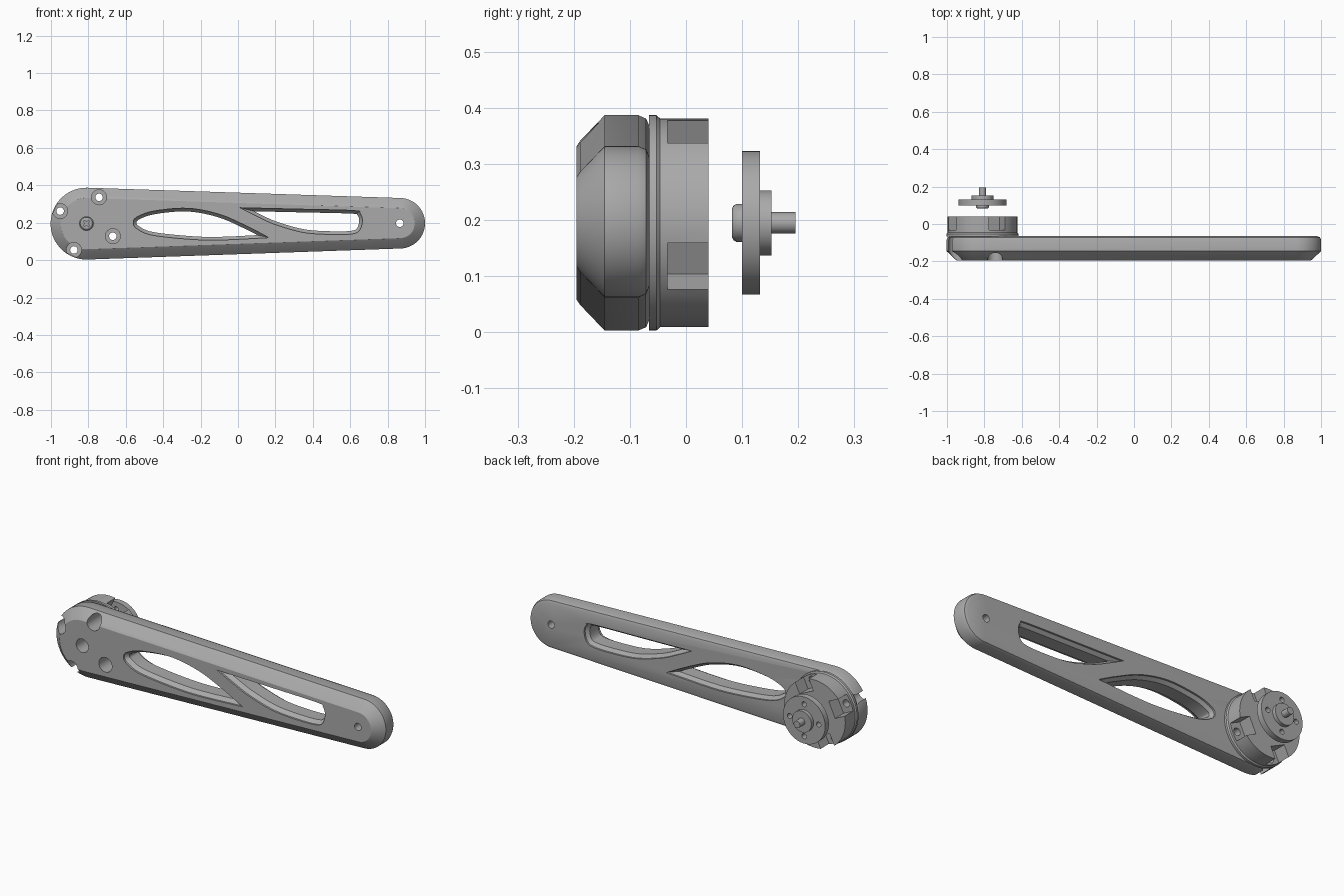
import bpy, bmesh, math
from mathutils import Vector

cube = bpy.data.objects.get("Cube")
if cube:
    bpy.data.objects.remove(cube, do_unlink=True)

grey = bpy.data.materials.new("machined grey")
grey.use_nodes = True
grey.diffuse_color = (0.4, 0.4, 0.4, 1)
grey.node_tree.nodes["Principled BSDF"].inputs["Base Color"].default_value = (0.4, 0.4, 0.4, 1)

HUB = Vector((-0.81, 0.195))
TIP = Vector((0.865, 0.197))
HOLE_ANGLES = [math.radians(64.5 + 90 * i) for i in range(4)]


def loft(name, sections):
    """Closed solid through (y, [(x, z), ...]) sections of equal point count."""
    bm = bmesh.new()
    rings = [[bm.verts.new((p[0], y, p[1])) for p in pts] for y, pts in sections]
    for a, b in zip(rings, rings[1:]):
        for i in range(len(a)):
            j = (i + 1) % len(a)
            bm.faces.new((a[i], a[j], b[j], b[i]))
    bm.faces.new(rings[0])
    bm.faces.new(rings[-1])
    bmesh.ops.recalc_face_normals(bm, faces=bm.faces)
    mesh = bpy.data.meshes.new(name)
    bm.to_mesh(mesh)
    bm.free()
    mesh.materials.append(grey)
    obj = bpy.data.objects.new(name, mesh)
    bpy.context.collection.objects.link(obj)
    return obj


def circle(c, r, n=48):
    return [(c[0] + r * math.cos(2 * math.pi * i / n), c[1] + r * math.sin(2 * math.pi * i / n))
            for i in range(n)]


def turned(name, c, profile, n=48):
    """Round part along y from (y, radius) pairs."""
    return loft(name, [(y, circle(c, r, n)) for y, r in profile])


def polar(r, a):
    return HUB + Vector((math.cos(a), math.sin(a))) * r


def cut(obj, cutter):
    mod = obj.modifiers.new("cut", 'BOOLEAN')
    mod.operation, mod.solver, mod.object = 'DIFFERENCE', 'EXACT', cutter
    bpy.context.view_layer.objects.active = obj
    bpy.ops.object.modifier_apply(modifier=mod.name)
    bpy.data.objects.remove(cutter, do_unlink=True)


def smooth(obj):
    bpy.ops.object.select_all(action='DESELECT')
    obj.select_set(True)
    bpy.context.view_layer.objects.active = obj
    bpy.ops.object.shade_smooth_by_angle(angle=math.radians(28))


def capsule(inset, n=32):
    """Tapered outline around the hub end and the tip end."""
    r1, r2 = 0.192 - inset, 0.135 - inset
    lean = math.acos((r1 - r2) / (TIP.x - HUB.x))
    pts = []
    for c, r, a0, a1 in ((TIP, r2, -lean, lean), (HUB, r1, lean, 2 * math.pi - lean)):
        for i in range(n + 1):
            a = a0 + (a1 - a0) * i / n
            pts.append((c.x + r * math.cos(a), c.y + r * math.sin(a)))
    return pts


def curve_through(pts, steps=6):
    """Open smooth line through the points, ends kept sharp."""
    p = [Vector(q) for q in pts]
    p = [p[0] * 2 - p[1]] + p + [p[-1] * 2 - p[-2]]
    out = []
    for a, b, c, d in zip(p, p[1:], p[2:], p[3:]):
        for i in range(steps):
            t = i / steps
            out.append(0.5 * (2 * b + (c - a) * t + (2 * a - 5 * b + 4 * c - d) * t * t
                              + (3 * b - a - 3 * c + d) * t ** 3))
    return out


def inset(pts, d):
    """Move a counter-clockwise outline inward by d with mitred corners."""
    out = []
    for i, p in enumerate(pts):
        e1 = (p - pts[i - 1]).normalized()
        e2 = (pts[(i + 1) % len(pts)] - p).normalized()
        n1, n2 = Vector((-e1.y, e1.x)), Vector((-e2.y, e2.x))
        out.append(p + (n1 + n2) * d / max(1 + n1.dot(n2), 0.06))
    return out


def window(pts):
    o = curve_through(pts)
    i = inset(o, 0.017)
    return loft("window_cutter", [(-0.21, o), (-0.185, o), (-0.165, i),
                                  (-0.09, i), (-0.075, o), (-0.05, o)])


# Arm body: wide chamfer on the front, small round on the back
arm = loft("arm", [(-0.195, capsule(0.055)), (-0.189, capsule(0.046)), (-0.145, capsule(0)),
                   (-0.085, capsule(0)), (-0.071, capsule(0.006)), (-0.065, capsule(0.02))])
# Leaf-shaped and wedge-shaped openings
cut(arm, window([(0.165, 0.12), (0.05, 0.18), (-0.1, 0.245), (-0.27, 0.277), (-0.45, 0.262),
                 (-0.54, 0.23), (-0.56, 0.2), (-0.54, 0.168), (-0.45, 0.132), (-0.2, 0.108),
                 (0, 0.11)]))
cut(arm, window([(0.01, 0.28), (0.1, 0.235), (0.2, 0.19), (0.35, 0.148), (0.5, 0.137),
                 (0.61, 0.14), (0.65, 0.16), (0.665, 0.21), (0.652, 0.25), (0.615, 0.265),
                 (0.3, 0.273)]))
# Tip hole, centre bore and counterbored screw holes
cut(arm, turned("cutter", TIP, [(-0.3, 0.02), (0, 0.02)], 24))
cut(arm, turned("cutter", HUB, [(-0.3, 0.037), (0, 0.037)], 32))
for a in HOLE_ANGLES:
    cut(arm, turned("cutter", polar(0.156, a), [(-0.3, 0.04), (-0.075, 0.04)], 32))
    cut(arm, turned("cutter", polar(0.156, a), [(-0.3, 0.02), (0, 0.02)], 24))
smooth(arm)

# Hub: shoulder and drum with four notches around the screw holes
hub = turned("hub", HUB, [(-0.066, 0.192), (-0.053, 0.192), (-0.046, 0.186), (0.04, 0.186)], 64)
for a in HOLE_ANGLES:
    along, side = Vector((math.cos(a), math.sin(a))), Vector((-math.sin(a), math.cos(a)))
    box = [HUB + along * r + side * s for r, s in
           ((0.116, -0.046), (0.25, -0.046), (0.25, 0.046), (0.116, 0.046))]
    cut(hub, loft("cutter", [(-0.033, box), (0.1, box)]))
    cut(hub, turned("cutter", polar(0.156, a), [(-0.3, 0.02), (0.1, 0.02)], 24))
cut(hub, turned("cutter", HUB, [(-0.3, 0.037), (0.1, 0.037)], 32))
smooth(hub)

# Separate drive disc with collar, shaft and four holes
disc = turned("drive_disc", HUB, [(0.1, 0.128), (0.132, 0.128), (0.132, 0.058), (0.152, 0.058),
                                  (0.152, 0.019), (0.195, 0.019)], 64)
for i in range(4):
    cut(disc, turned("cutter", polar(0.088, i * math.pi / 2), [(0, 0.014), (0.2, 0.014)], 20))
smooth(disc)

# Screw head with a cross recess
screw = turned("screw_head", HUB, [(0.082, 0.026), (0.085, 0.031), (0.09, 0.034), (0.1, 0.034)], 32)
for w, h in ((0.02, 0.005), (0.005, 0.02)):
    slot = [HUB + Vector(v) for v in ((-w, -h), (w, -h), (w, h), (-w, h))]
    slot = [HUB + Vector(((p - HUB).x + (p - HUB).y, (p - HUB).y - (p - HUB).x)) * 0.7 + HUB * -0.7 + HUB * 0.7
            for p in slot]
    cut(screw, loft("cutter", [(0.05, slot), (0.092, slot)]))
smooth(screw)
